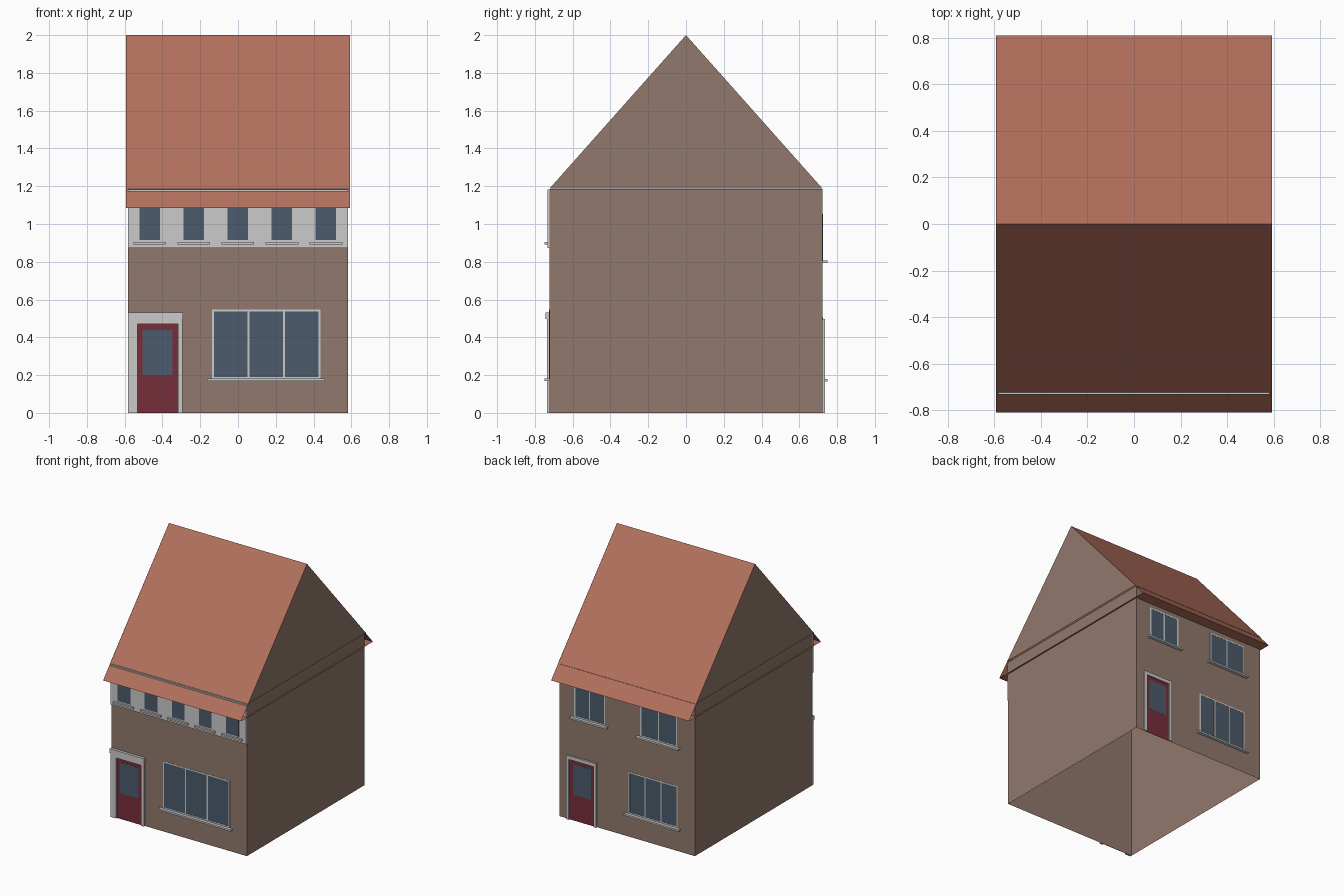
import bpy

if "Cube" in bpy.data.objects:
    bpy.data.objects.remove(bpy.data.objects["Cube"])

W, D = 0.583, 0.723        # half width and half depth of the walls
EAVE, RIDGE = 1.187, 2.0
RX, RY, RZ = 0.594, 0.81, 1.085   # roof half width, half depth, lower edge


def material(name, rgb):
    m = bpy.data.materials.new(name)
    m.diffuse_color = (*rgb, 1)
    m.use_nodes = True
    m.node_tree.nodes["Principled BSDF"].inputs["Base Color"].default_value = m.diffuse_color
    return m


BRICK = material("brick", (0.285, 0.19, 0.15))
TILE = material("roof_tile", (0.45, 0.165, 0.11))
GLASS = material("glass", (0.072, 0.105, 0.15))
RED = material("red_paint", (0.185, 0.027, 0.042))
TRIM = material("trim", (0.6, 0.6, 0.6))


def mesh(name, verts, faces, mat):
    me = bpy.data.meshes.new(name)
    me.from_pydata(verts, [], faces)
    me.materials.append(mat)
    ob = bpy.data.objects.new(name, me)
    bpy.context.collection.objects.link(ob)
    return ob


def box(name, x0, x1, y0, y1, z0, z1, mat, capped=True):
    y0, y1 = sorted((y0, y1))
    v = [(x, y, z) for z in (z0, z1) for x, y in ((x0, y0), (x1, y0), (x1, y1), (x0, y1))]
    f = [(0, 1, 5, 4), (1, 2, 6, 5), (2, 3, 7, 6), (3, 0, 4, 7)]
    if capped:
        f += [(3, 2, 1, 0), (4, 5, 6, 7)]
    return mesh(name, v, f, mat)


def panel(name, side, x0, x1, z0, z1, out, mat):
    """Box on the front (side -1) or back (side 1) wall, standing out from it."""
    return box(name, x0, x1, side * (D + 0.0003), side * (D + out), z0, z1, mat)


def sill(name, side, x0, x1, z, out=0.025):
    panel(name, side, x0 - 0.025, x1 + 0.025, z - 0.013, z, out, TRIM)


def window(name, side, x0, x1, z0, z1, panes):
    bar = 0.01
    panel(name + "_glass", side, x0, x1, z0, z1, 0.001, GLASS)
    step = (x1 - x0 - bar) / panes
    for i in range(panes + 1):
        x = x0 + i * step
        panel(f"{name}_upright_{i}", side, x, x + bar, z0, z1, 0.002, TRIM)
    for part, z in (("bottom", z0), ("top", z1 - bar)):
        panel(f"{name}_{part}_rail", side, x0, x1, z, z + bar, 0.002, TRIM)
    sill(name + "_sill", side, x0, x1, z0)


def door(name, side, x0, x1, post_l, post_r, frame_top):
    panel(name + "_leaf", side, x0, x1, 0, 0.47, 0.003, RED)
    panel(name + "_glass", side, x0 + 0.027, x1 - 0.03, 0.2, 0.44, 0.004, GLASS)
    panel(name + "_left_post", side, post_l, x0, 0, frame_top, 0.014, TRIM)
    panel(name + "_right_post", side, x1, post_r, 0, frame_top, 0.014, TRIM)
    panel(name + "_head", side, x0, x1, 0.47, frame_top, 0.014, TRIM)


# Walls, open below, and gable triangles flush with the roof edges
box("walls", -W, W, -D, D, 0, EAVE - 0.002, BRICK, capped=False)
g = [(x, y, z) for x in (-RX, RX) for y, z in ((-D, EAVE), (D, EAVE), (0, RIDGE))]
mesh("gables", g, [(0, 2, 1), (3, 4, 5)], BRICK)

# Roof slopes and the flat underside of the eaves
r = [(x, y, z) for x in (-RX, RX) for y, z in ((-RY, RZ), (0, RIDGE), (RY, RZ))]
mesh("roof", r, [(0, 3, 4, 1), (1, 4, 5, 2), (0, 2, 5, 3)], TILE)

# Front: pale band with five small windows
panel("upper_band", -1, -W, W, 0.873, 1.182, 0.01, TRIM)
for i in range(5):
    c = -0.467 + i * 0.233
    panel(f"upper_glass_{i}", -1, c - 0.055, c + 0.055, 0.915, 1.12, 0.011, GLASS)
    sill(f"upper_sill_{i}", -1, c - 0.062, c + 0.062, 0.905)

# Front: door with lintel and wide window
door("front_door", -1, -0.532, -0.318, -W, -0.293, 0.5)
panel("front_lintel", -1, -W, -0.29, 0.498, 0.532, 0.021, TRIM)
window("front_window", -1, -0.138, 0.436, 0.181, 0.547, 3)

# Back: door and three windows
door("back_door", 1, 0.281, 0.493, 0.26, 0.517, 0.497)
window("back_window", 1, -0.435, -0.013, 0.18, 0.505, 3)
window("back_upper_window_a", 1, 0.19, 0.455, 0.807, 1.052, 2)
window("back_upper_window_b", 1, -0.43, -0.113, 0.807, 1.052, 2)
